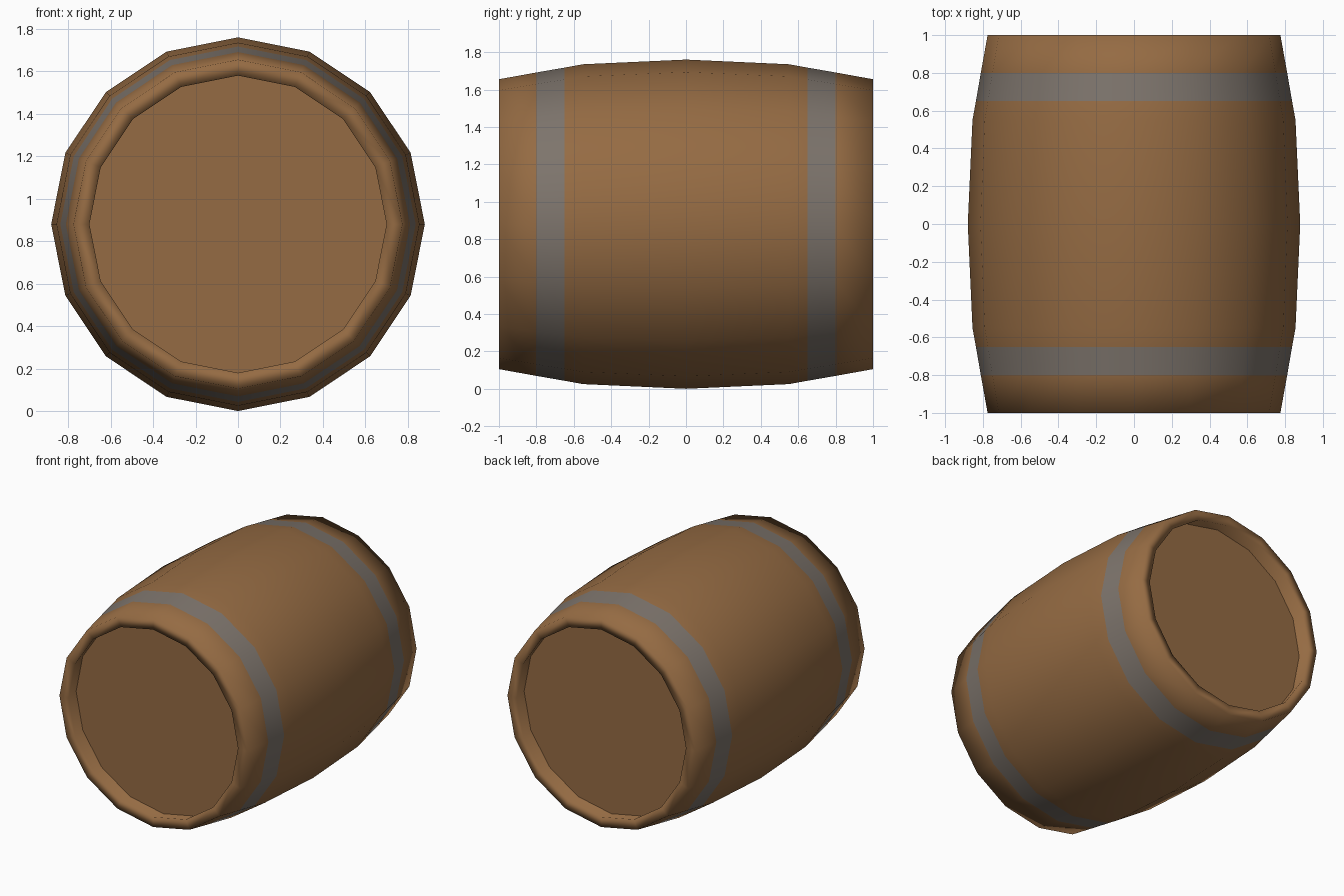
import bpy, bmesh, math

if "Cube" in bpy.data.objects:
    bpy.data.objects.remove(bpy.data.objects["Cube"])

SIDES = 16
CENTRE_Z = 0.88


def material(name, rgb):
    m = bpy.data.materials.new(name)
    m.diffuse_color = (*rgb, 1.0)
    m.use_nodes = True
    m.node_tree.nodes["Principled BSDF"].inputs["Base Color"].default_value = m.diffuse_color
    return m


wood = material("brown_wood", (0.30, 0.147, 0.056))
iron = material("grey_iron", (0.205, 0.175, 0.15))


def ring(bm, r, y):
    return [bm.verts.new((r * math.sin(2 * math.pi * i / SIDES), y,
                          CENTRE_Z + r * math.cos(2 * math.pi * i / SIDES)))
            for i in range(SIDES)]


def finish(bm, name, mats):
    bmesh.ops.recalc_face_normals(bm, faces=bm.faces[:])
    me = bpy.data.meshes.new(name)
    bm.to_mesh(me)
    bm.free()
    for m in mats:
        me.materials.append(m)
    ob = bpy.data.objects.new(name, me)
    bpy.context.collection.objects.link(ob)
    return ob


# Staved shell: closed loop of outer and inner profile (radius, y)
half = [(0.855, 0.55), (0.837, 0.65), (0.811, 0.80), (0.775, 1.0)]
outer = [(r, -y) for r, y in reversed(half)] + [(0.88, 0.0)] + half
inner = [(0.70, 1.0), (0.78, 0.55), (0.805, 0.0), (0.78, -0.55), (0.70, -1.0)]
bm = bmesh.new()
rings = [ring(bm, r, y) for r, y in outer + inner]
for k in range(len(rings)):
    a, b = rings[k], rings[(k + 1) % len(rings)]
    for i in range(SIDES):
        j = (i + 1) % SIDES
        f = bm.faces.new((a[i], a[j], b[j], b[i]))
        f.smooth = True
        # Painted hoops: outer faces between the two hoop cuts
        y = abs(f.calc_center_median().y)
        if k < len(outer) - 1 and 0.65 < y < 0.80:
            f.material_index = 1
finish(bm, "barrel_shell", [wood, iron])

# Recessed round lids at both ends
for name, s in (("front_lid", -1), ("back_lid", 1)):
    bm = bmesh.new()
    a, b = ring(bm, 0.722, s * 0.88), ring(bm, 0.722, s * 0.84)
    bm.faces.new(a)
    bm.faces.new(b)
    for i in range(SIDES):
        j = (i + 1) % SIDES
        bm.faces.new((a[i], a[j], b[j], b[i]))
    finish(bm, name, [wood])
